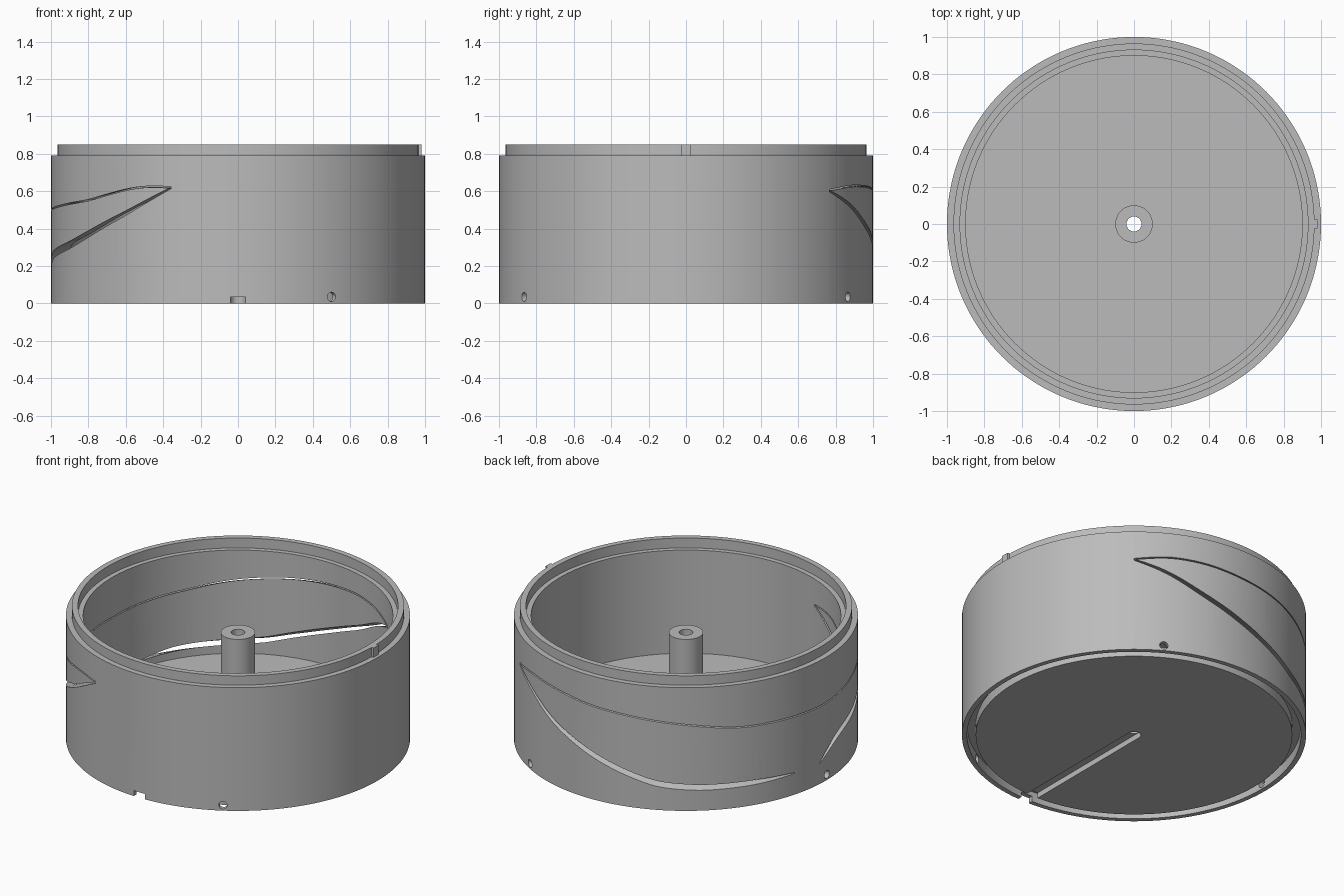
import bpy, bmesh, math
from mathutils import Matrix, Vector

if "Cube" in bpy.data.objects:
    bpy.data.objects.remove(bpy.data.objects["Cube"])

grey = bpy.data.materials.new("plain grey")
grey.use_nodes = True
colour = (0.5, 0.5, 0.5, 1)
grey.diffuse_color = colour
grey.node_tree.nodes["Principled BSDF"].inputs["Base Color"].default_value = colour


def make_object(name, bm):
    bmesh.ops.recalc_face_normals(bm, faces=bm.faces)
    mesh = bpy.data.meshes.new(name)
    bm.to_mesh(mesh)
    bm.free()
    mesh.materials.append(grey)
    obj = bpy.data.objects.new(name, mesh)
    bpy.context.collection.objects.link(obj)
    return obj


def bridge_rings(bm, rings, closed):
    """Join rings of vertices with quads."""
    pairs = list(zip(rings, rings[1:]))
    if closed:
        pairs.append((rings[-1], rings[0]))
    for a, b in pairs:
        for i in range(len(a)):
            j = (i + 1) % len(a)
            bm.faces.new((a[i], a[j], b[j], b[i]))


def polar(r, degrees, z):
    a = math.radians(degrees)
    return Vector((r * math.cos(a), r * math.sin(a), z))


def lathe(name, profile, steps=144):
    bm = bmesh.new()
    rings = [[bm.verts.new(polar(r, 360 * i / steps, z)) for r, z in profile]
             for i in range(steps)]
    bridge_rings(bm, rings, True)
    return make_object(name, bm)


def box(name, low, high):
    bm = bmesh.new()
    low, high = Vector(low), Vector(high)
    bmesh.ops.create_cube(bm, size=1, matrix=Matrix.Translation((low + high) / 2)
                          @ Matrix.Diagonal((high - low).to_4d()))
    return make_object(name, bm)


def slit(name, path):
    """Path points: angle, height on the outside, gap, rise towards the inside."""
    samples = []
    for p, q in zip(path, path[1:]):
        n = max(1, round((q[0] - p[0]) / 2.5))
        samples += [[a + (b - a) * k / n for a, b in zip(p, q)] for k in range(n)]
    samples.append(list(path[-1]))
    for _ in range(3):
        samples = [samples[0]] + [
            [(a + 2 * b + c) / 4 for a, b, c in zip(*trio)]
            for trio in zip(samples, samples[1:], samples[2:])] + [samples[-1]]
    bm = bmesh.new()
    rings = []
    for angle, z, gap, rise in samples:
        ring = []
        for r, side in ((0.88, -1), (1.03, -1), (1.03, 1), (0.88, 1)):
            height = z + rise * (1 - r) / 0.1 + side * gap / 2
            ring.append(bm.verts.new(polar(r, angle, height)))
        rings.append(ring)
    bridge_rings(bm, rings, False)
    bm.faces.new(rings[0])
    bm.faces.new(rings[-1])
    return make_object(name, bm)


# Body: wall with stepped lip, floor, hollow post and ring groove underneath
drum = lathe("drum_body", [
    (0.04, 0), (0.92, 0), (0.92, 0.065), (0.97, 0.065), (0.97, 0), (1, 0),
    (1, 0.79), (0.965, 0.79), (0.965, 0.85), (0.93, 0.85), (0.93, 0.787),
    (0.9, 0.787), (0.9, 0.125), (0.1, 0.125), (0.1, 0.68), (0.04, 0.68)])

# Slits that outline the curved flap around the back
cutters = [
    slit("upper_slit", [
        (50, 0.605, 0.008, 0), (62, 0.63, 0.008, 0.01), (75, 0.625, 0.008, 0.03),
        (90, 0.602, 0.008, 0.045), (105, 0.585, 0.008, 0.045), (126, 0.55, 0.008, 0.045),
        (144, 0.51, 0.008, 0.045), (180, 0.495, 0.008, 0.03), (217, 0.55, 0.008, 0.02),
        (235, 0.615, 0.008, 0.01), (242, 0.627, 0.008, 0), (249, 0.62, 0.008, 0)]),
    slit("lower_slit", [
        (50, 0.602, 0.008, 0), (61, 0.53, 0.02, 0.02), (73, 0.42, 0.03, 0.03),
        (90, 0.3, 0.035, 0.045), (101, 0.235, 0.035, 0.05), (115, 0.165, 0.035, 0.05),
        (129, 0.147, 0.035, 0.05), (150, 0.145, 0.03, 0.045), (164, 0.14, 0.006, 0.03)]),
    slit("side_slit", [
        (176, 0.135, 0.006, 0.03), (181, 0.2, 0.035, 0.03), (187, 0.255, 0.04, 0.03),
        (206, 0.31, 0.04, 0.03), (217, 0.37, 0.035, 0.025), (233, 0.48, 0.025, 0.02),
        (249, 0.617, 0.008, 0)]),
    # Channel under the floor and notch in the front rim
    box("cable_channel", (-0.04, -1.1, -0.05), (0.04, 0, 0.035)),
]

# Three pin holes through the bottom rim
for degrees in (60, 180, 300):
    bm = bmesh.new()
    turn = Matrix.Rotation(math.radians(degrees), 4, "Z")
    bmesh.ops.create_cone(
        bm, cap_ends=True, segments=20, radius1=0.025, radius2=0.025, depth=0.09,
        matrix=turn @ Matrix.Translation((0.99, 0, 0.035))
        @ Matrix.Rotation(math.pi / 2, 4, "Y"))
    cutters.append(make_object("pin_hole", bm))

for cutter in cutters:
    cutter.hide_render = True
    mod = drum.modifiers.new(cutter.name, "BOOLEAN")
    mod.operation = "DIFFERENCE"
    mod.solver = "EXACT"
    mod.object = cutter

# Bake the cuts, then drop the cutters
bpy.context.view_layer.update()
graph = bpy.context.evaluated_depsgraph_get()
cut_mesh = bpy.data.meshes.new_from_object(drum.evaluated_get(graph))
drum.modifiers.clear()
drum.data = cut_mesh
cut_mesh.materials.clear()
cut_mesh.materials.append(grey)
for cutter in cutters:
    bpy.data.objects.remove(cutter)

# Small locating key on the lip
box("lip_key", (0.95, -0.025, 0.785), (0.98, 0.025, 0.85))

bpy.ops.object.select_all(action="DESELECT")
drum.select_set(True)
bpy.context.view_layer.objects.active = drum
bpy.ops.object.shade_smooth_by_angle(angle=math.radians(30))
